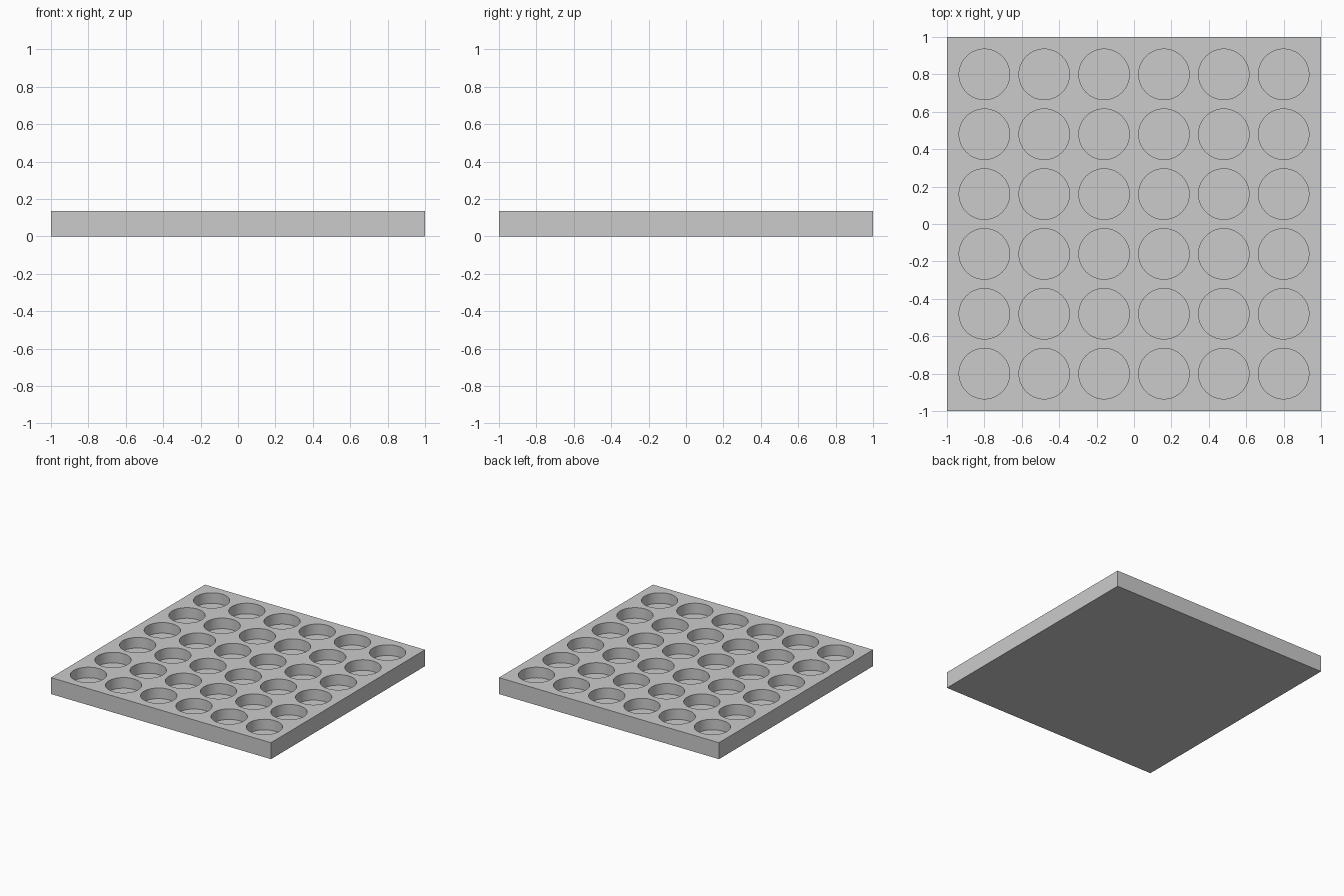
import bpy, bmesh
from mathutils import Matrix

if "Cube" in bpy.data.objects:
    bpy.data.objects.remove(bpy.data.objects["Cube"])

THICK = 0.135      # plate height
RADIUS = 0.135     # pocket radius
DEPTH = 0.087      # pocket depth
PITCH = 0.32       # pocket spacing
COUNT = 6          # pockets per side

grey = bpy.data.materials.new("plain grey")
grey.diffuse_color = (0.6, 0.6, 0.6, 1)
grey.use_nodes = True
grey.node_tree.nodes["Principled BSDF"].inputs["Base Color"].default_value = grey.diffuse_color


def make_object(name, bm):
    mesh = bpy.data.meshes.new(name)
    bm.to_mesh(mesh)
    bm.free()
    mesh.materials.append(grey)
    obj = bpy.data.objects.new(name, mesh)
    bpy.context.collection.objects.link(obj)
    return obj


# Square tray slab
bm = bmesh.new()
bmesh.ops.create_cube(bm, size=1, matrix=Matrix.Translation((0, 0, THICK / 2))
                      @ Matrix.Diagonal((2, 2, THICK, 1)))
tray = make_object("tray", bm)

# Grid of round pocket cutters, poking out above the slab
bm = bmesh.new()
height = DEPTH + 0.1
z = THICK - DEPTH + height / 2
for i in range(COUNT):
    for j in range(COUNT):
        x, y = ((k - (COUNT - 1) / 2) * PITCH for k in (i, j))
        bmesh.ops.create_cone(bm, cap_ends=True, segments=64, radius1=RADIUS,
                              radius2=RADIUS, depth=height,
                              matrix=Matrix.Translation((x, y, z)))
cutter = make_object("pocket_cutter", bm)
cutter.hide_render = True

# Cut the blind pockets into the slab
cut = tray.modifiers.new("pockets", 'BOOLEAN')
cut.operation = 'DIFFERENCE'
cut.solver = 'EXACT'
cut.object = cutter
bpy.context.view_layer.objects.active = tray
tray.select_set(True)
bpy.ops.object.modifier_apply(modifier=cut.name)
bpy.data.objects.remove(cutter)

# Smooth pocket walls, crisp rims
bpy.ops.object.shade_smooth_by_angle()
